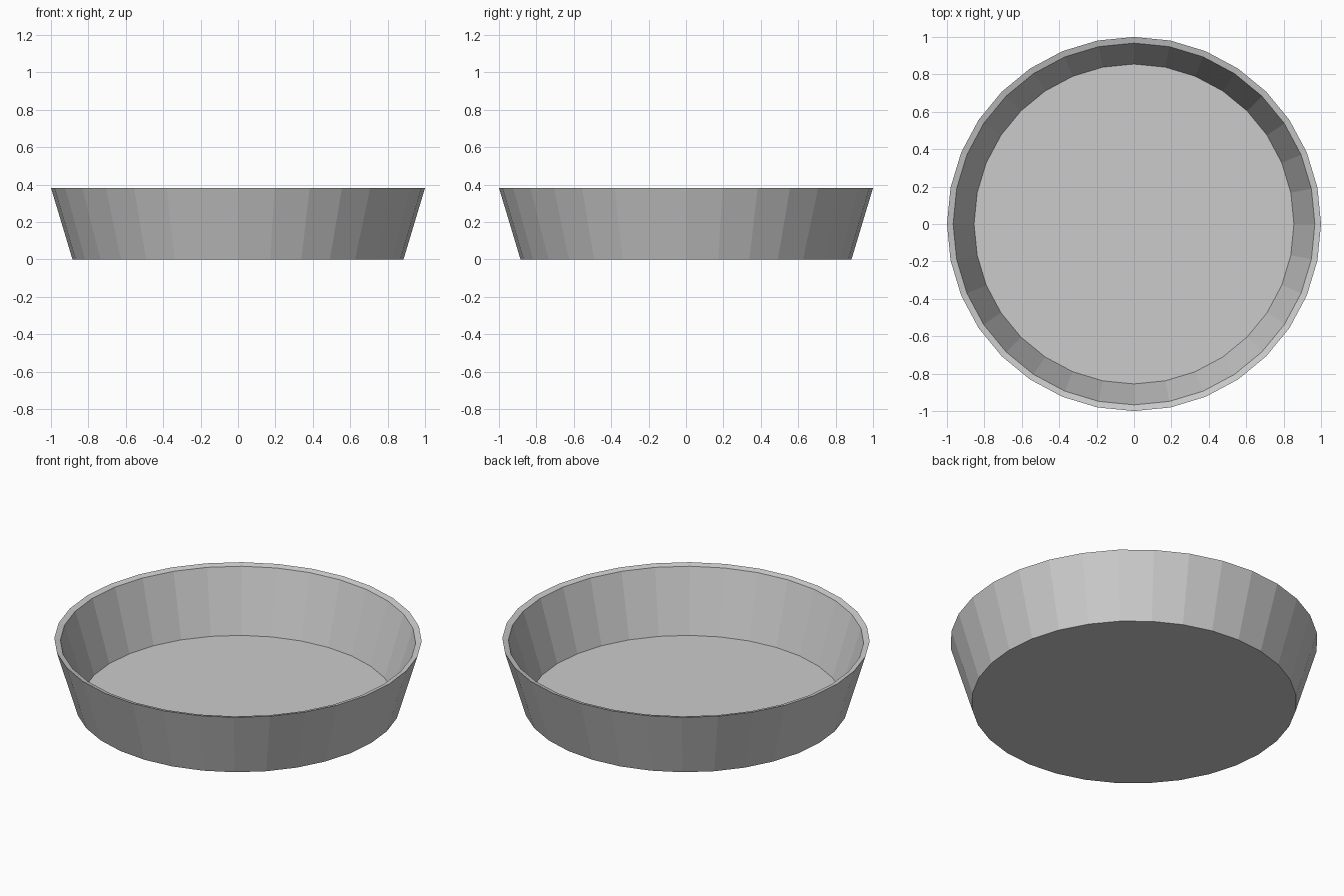
import bpy
import bmesh
from math import cos, sin, tau

if "Cube" in bpy.data.objects:
    bpy.data.objects.remove(bpy.data.objects["Cube"])

SIDES = 32
# Cross-section (radius, height): outer base, outer rim, inner rim, inner floor
PROFILE = [(0.885, 0.0), (1.0, 0.383), (0.967, 0.374), (0.855, 0.011)]


def ring(bm, radius, z):
    return [bm.verts.new((radius * cos(tau * i / SIDES), radius * sin(tau * i / SIDES), z))
            for i in range(SIDES)]


# Round tapered dish: lathe the section, then close the underside and the floor
bm = bmesh.new()
rings = [ring(bm, r, z) for r, z in PROFILE]
for low, high in zip(rings, rings[1:]):
    for i in range(SIDES):
        j = (i + 1) % SIDES
        bm.faces.new((low[i], low[j], high[j], high[i]))
bm.faces.new(rings[0][::-1])
bm.faces.new(rings[-1])

mesh = bpy.data.meshes.new("round_dish")
bm.to_mesh(mesh)
bm.free()
dish = bpy.data.objects.new("round_dish", mesh)
bpy.context.collection.objects.link(dish)
